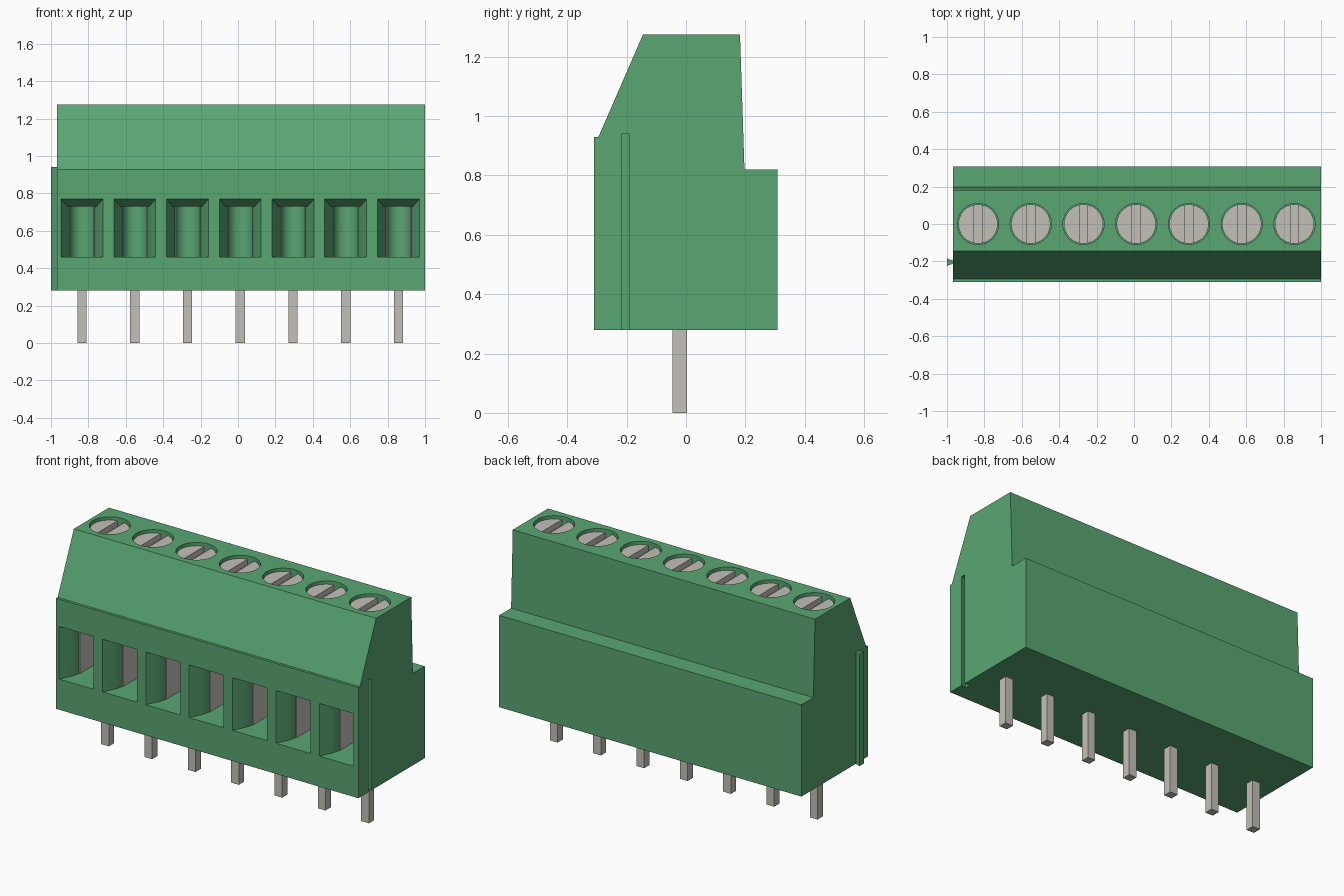
import bpy, bmesh
from math import pi, sin, cos, sqrt, radians, asin

cube = bpy.data.objects.get("Cube")
if cube:
    bpy.data.objects.remove(cube, do_unlink=True)


def material(name, rgb):
    m = bpy.data.materials.new(name)
    m.use_nodes = True
    color = (*rgb, 1)
    m.diffuse_color = color
    m.node_tree.nodes["Principled BSDF"].inputs["Base Color"].default_value = color
    return m


green = material("housing green", (0.10, 0.38, 0.17))
metal = material("tin grey", (0.55, 0.53, 0.48))


def loft(bm, rings):
    """Closed solid through successive rings of equal point count."""
    loops = [[bm.verts.new(p) for p in ring] for ring in rings]
    n = len(loops[0])
    faces = [bm.faces.new(loops[0]), bm.faces.new(loops[-1])]
    for a, b in zip(loops, loops[1:]):
        for i in range(n):
            j = (i + 1) % n
            faces.append(bm.faces.new((a[i], a[j], b[j], b[i])))
    bmesh.ops.recalc_face_normals(bm, faces=faces)


def prism(bm, outline, z0, z1):
    loft(bm, [[(x, y, z) for x, y in outline] for z in (z0, z1)])


def box(bm, x0, x1, y0, y1, z0, z1):
    prism(bm, [(x0, y0), (x1, y0), (x1, y1), (x0, y1)], z0, z1)


def finish(name, bm, mat):
    mesh = bpy.data.meshes.new(name)
    bm.to_mesh(mesh)
    bm.free()
    mesh.materials.append(mat)
    ob = bpy.data.objects.new(name, mesh)
    bpy.context.collection.objects.link(ob)
    return ob


def activate(ob):
    bpy.ops.object.select_all(action='DESELECT')
    ob.select_set(True)
    bpy.context.view_layer.objects.active = ob


def smooth(ob):
    activate(ob)
    bpy.ops.object.shade_smooth_by_angle(angle=radians(20))


LEFT, RIGHT, BOTTOM, TOP = -0.967, 1.0, 0.28, 1.275
POLES = [0.012 + 0.282 * i for i in range(-3, 4)]
HOLE_R, SCREW_R, SLOT = 0.11, 0.105, 0.022
RIB_Y, RIB_TOP = -0.204, 0.94

# Housing: stepped side profile extruded along x
profile = [(-0.31, BOTTOM), (-0.31, 0.93), (-0.295, 0.93), (-0.145, TOP),
           (0.182, TOP), (0.197, 0.82), (0.308, 0.82), (0.308, BOTTOM)]
bm = bmesh.new()
loft(bm, [[(x, y, z) for y, z in profile] for x in (LEFT, RIGHT)])
housing = finish("housing", bm, green)

# Cutters: wire funnels with rounded backs, screw wells, side groove
sections = [(-0.33, 0.122, 0.781), (-0.24, 0.078, 0.73), (-0.20, 0.066, 0.73)]
for k in range(9):
    a = k / 8 * radians(84)
    sections.append((0.04 + 0.066 * sin(a), 0.066 * cos(a), 0.73))
bm = bmesh.new()
for x in POLES:
    loft(bm, [[(x - w, y, 0.46), (x + w, y, 0.46), (x + w, y, top), (x - w, y, top)]
              for y, w, top in sections])
    circle = [(x + HOLE_R * cos(k * pi / 20), HOLE_R * sin(k * pi / 20)) for k in range(40)]
    prism(bm, circle, 1.19, TOP + 0.05)
prism(bm, [(RIGHT + 0.01, RIB_Y - 0.009), (RIGHT + 0.01, RIB_Y + 0.009),
           (RIGHT - 0.032, RIB_Y + 0.02), (RIGHT - 0.032, RIB_Y - 0.02)],
      BOTTOM - 0.05, RIB_TOP)
cutter = finish("housing_cutter", bm, green)
cutter.hide_render = True
cut = housing.modifiers.new("openings", 'BOOLEAN')
cut.operation, cut.solver, cut.object = 'DIFFERENCE', 'EXACT', cutter
activate(housing)
bpy.ops.object.modifier_apply(modifier=cut.name)
bpy.data.objects.remove(cutter, do_unlink=True)
smooth(housing)

# Dovetail rib on the opposite end
bm = bmesh.new()
prism(bm, [(-1.0, RIB_Y - 0.02), (-1.0, RIB_Y + 0.02),
           (LEFT + 0.001, RIB_Y + 0.007), (LEFT + 0.001, RIB_Y - 0.007)], BOTTOM, RIB_TOP)
finish("side_rib", bm, green)

# Slotted screws, clamp side plates and solder pins
start = asin(SLOT / SCREW_R)
for i, x in enumerate(POLES, 1):
    bm = bmesh.new()
    ring = [(x + SCREW_R * cos(k * pi / 20), SCREW_R * sin(k * pi / 20)) for k in range(40)]
    prism(bm, ring, 1.185, 1.225)
    for side in (-1, 1):
        arc = []
        for k in range(17):
            a = -pi / 2 + start + k / 16 * (pi - 2 * start)
            arc.append((x + side * SCREW_R * cos(a), SCREW_R * sin(a)))
        prism(bm, arc, 1.225, 1.258)
    smooth(finish(f"screw_{i}", bm, metal))

    bm = bmesh.new()
    for side in (-1, 1):
        inner, outer = sorted((x + side * 0.062, x + side * 0.067))
        box(bm, inner, outer, -0.19, 0.04, 0.46, 0.73)
    finish(f"clamp_{i}", bm, metal)

    bm = bmesh.new()
    box(bm, x - 0.025, x + 0.025, -0.045, 0.004, 0, BOTTOM + 0.02)
    finish(f"pin_{i}", bm, metal)
